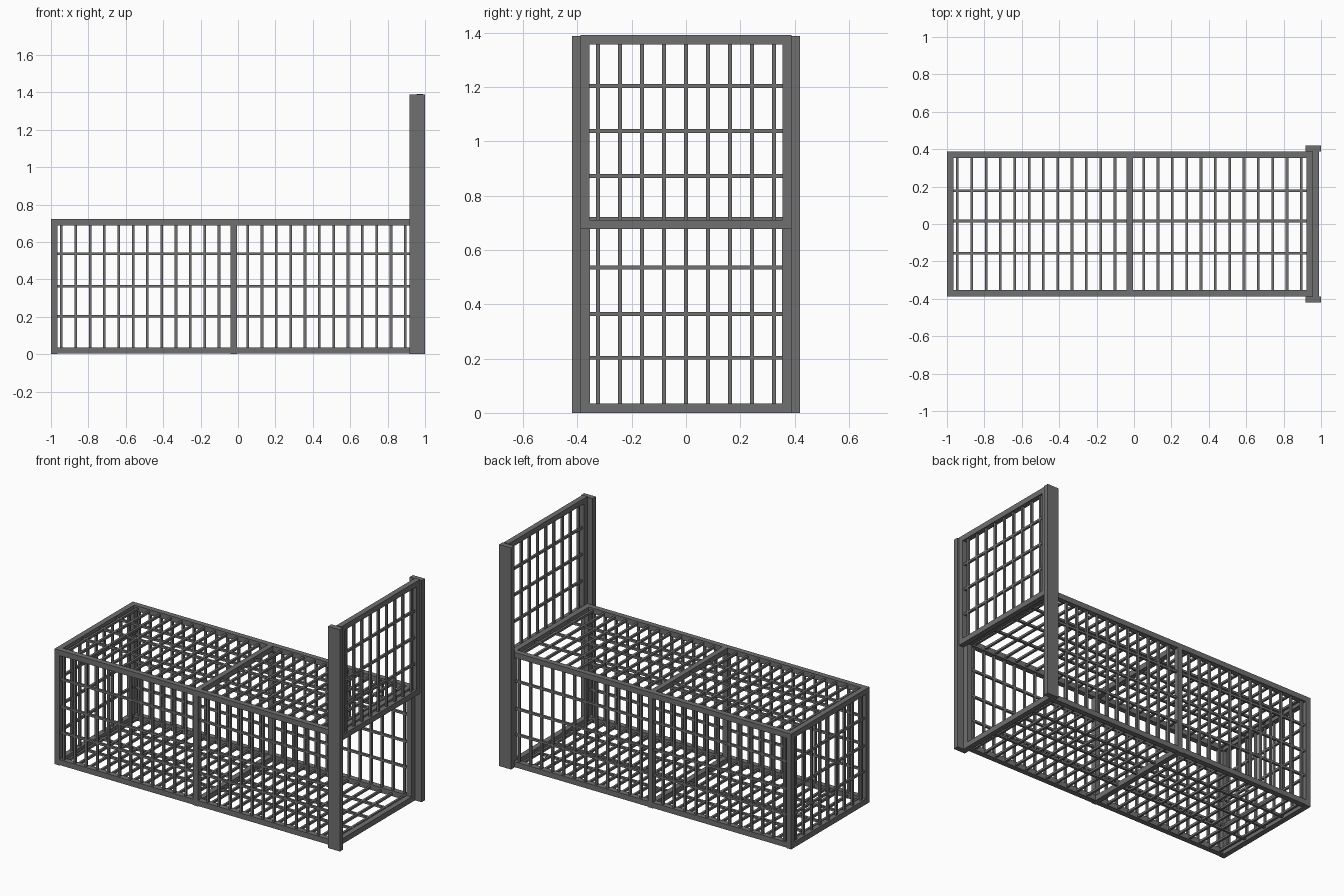
import bpy, bmesh
from mathutils import Vector, Matrix

if "Cube" in bpy.data.objects:
    bpy.data.objects.remove(bpy.data.objects["Cube"])

W = 0.034            # frame tube width
T = 0.014            # wire thickness
X0, X1 = -1.0, 0.955  # cage ends
Y = 0.387            # cage half width
H = 0.722            # cage height
XM = -0.023          # middle frame position
C = W / 2

dark = bpy.data.materials.new("dark_steel")
dark.diffuse_color = (0.16, 0.16, 0.16, 1)
dark.use_nodes = True
dark.node_tree.nodes["Principled BSDF"].inputs["Base Color"].default_value = dark.diffuse_color


def boxes(name, items):
    bm = bmesh.new()
    for lo, hi in items:
        lo, hi = Vector(lo), Vector(hi)
        m = Matrix.Translation((lo + hi) / 2) @ Matrix.Diagonal((*(hi - lo), 1))
        bmesh.ops.create_cube(bm, size=1, matrix=m)
    me = bpy.data.meshes.new(name)
    bm.to_mesh(me)
    bm.free()
    me.materials.append(dark)
    ob = bpy.data.objects.new(name, me)
    bpy.context.collection.objects.link(ob)


# Square wires running along one axis from a to b
def wires(name, segs):
    items = []
    for a, b in segs:
        pad = Vector([T / 2 if abs(q - p) < 1e-6 else 0 for p, q in zip(a, b)])
        items.append((Vector(a) - pad, Vector(b) + pad))
    boxes(name, items)


# Rectangular hoop across the cage
def hoop(name, x, y, z0, z1):
    boxes(name, [((x, s, z0), (x + W, s + W, z1)) for s in (-y, y - W)] +
                [((x, W - y, z), (x + W, y - W, z + W)) for z in (z0, z1 - W)])


# Long rails at the four corners of the cage
boxes("long_rails", [((X0, y, z), (X1, y + W, z + W))
                     for y in (-Y, Y - W) for z in (0.003, H - W)])

# Closed end, middle and gate end frames
hoop("closed_end_frame", X0, Y, 0, H)
hoop("middle_frame", XM - C, Y, 0, H)
hoop("gate_end_frame", X1 - W, Y, 0, H)

# Wire positions
xs = [-0.944 + 0.0766 * i for i in range(25) if i != 12]
ys = [0.081 * i for i in range(-4, 5)]
zs = (0.203, 0.364, 0.536)
lanes = (-0.157, 0.016, 0.177)

# Side wire panels
for name, y in (("front_wires", -Y + C), ("back_wires", Y - C)):
    wires(name, [((x, y, C), (x, y, H - C)) for x in xs] +
                [((X0 + C, y, z), (X1 - C, y, z)) for z in zs])

# Floor and roof wire panels
for name, z in (("floor_wires", C), ("roof_wires", H - C)):
    wires(name, [((x, C - Y, z), (x, Y - C, z)) for x in xs] +
                [((X0 + C, y, z), (X1 - C, y, z)) for y in lanes])

# Closed end wire panel
wires("closed_end_wires", [((X0 + C, y, C), (X0 + C, y, H - C)) for y in ys] +
                          [((X0 + C, C - Y, z), (X0 + C, Y - C, z)) for z in zs])

# Raised sliding gate
G0, G1, GX = 0.677, 1.392, 0.955
hoop("gate_frame", GX, 0.389, G0, G1)
wires("gate_wires", [((GX + C, y, G0 + C), (GX + C, y, G1 - C)) for y in ys] +
                    [((GX + C, C - Y, z), (GX + C, Y - C, z)) for z in (0.873, 1.039, 1.205)])

# Tall guide posts for the gate
for name, y in (("front_guide_post", -0.42), ("back_guide_post", 0.387)):
    boxes(name, [((0.918, y, 0), (1.0, y + 0.033, 1.388))])
